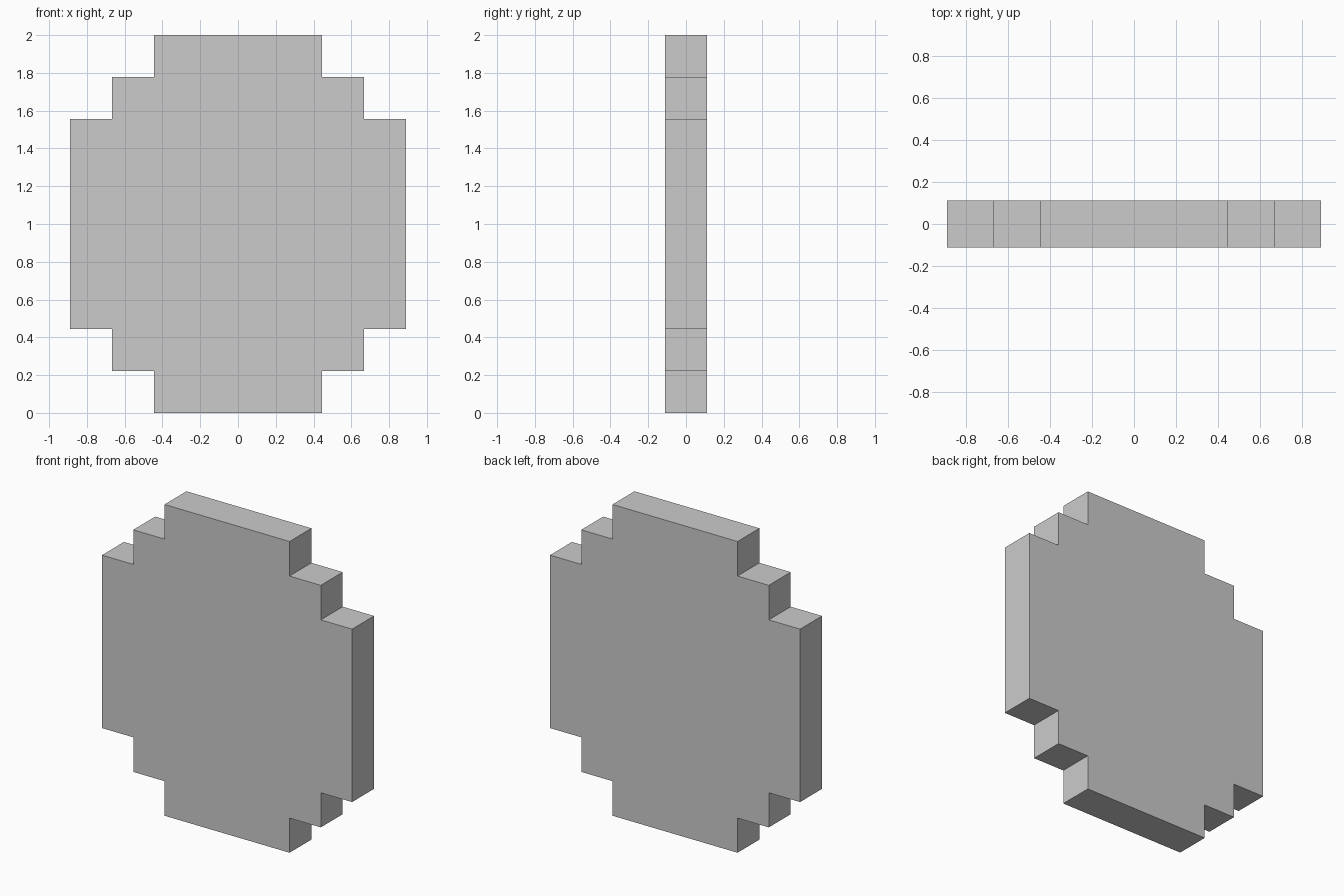
import bpy, bmesh

if "Cube" in bpy.data.objects:
    bpy.data.objects.remove(bpy.data.objects["Cube"])

U = 2 / 9  # one grid step: the model is 9 steps tall and 1 step thick

# Right half of the stepped outline, bottom to top, in grid steps (x, z)
half = [(2, 0), (2, 1), (3, 1), (3, 2), (4, 2),
        (4, 7), (3, 7), (3, 8), (2, 8), (2, 9)]
outline = half + [(-x, z) for x, z in reversed(half)]

# Stepped disc: fill the front outline and extrude it backwards
bm = bmesh.new()
front = bm.faces.new([bm.verts.new((x * U, -U / 2, z * U)) for x, z in outline])
result = bmesh.ops.extrude_face_region(bm, geom=[front], use_keep_orig=True)
back_verts = [g for g in result["geom"] if isinstance(g, bmesh.types.BMVert)]
bmesh.ops.translate(bm, vec=(0, U, 0), verts=back_verts)
bmesh.ops.recalc_face_normals(bm, faces=bm.faces)

mesh = bpy.data.meshes.new("stepped_disc")
bm.to_mesh(mesh)
bm.free()
disc = bpy.data.objects.new("stepped_disc", mesh)
bpy.context.collection.objects.link(disc)
